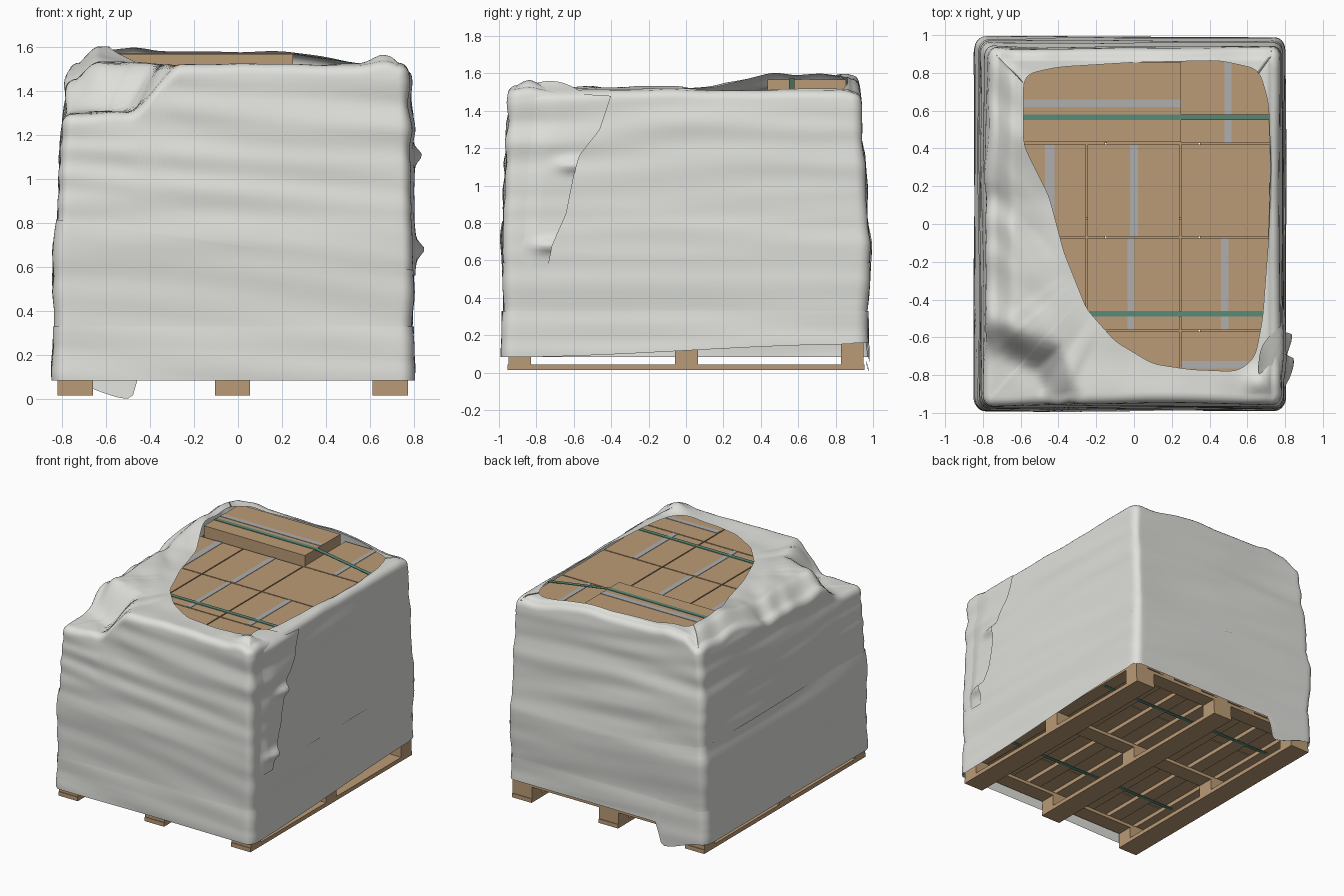
import bpy, bmesh, math
from mathutils import Vector, noise

if "Cube" in bpy.data.objects:
    bpy.data.objects.remove(bpy.data.objects["Cube"])


def material(name, rgb):
    m = bpy.data.materials.new(name)
    m.diffuse_color = (*rgb, 1)
    m.use_nodes = True
    m.node_tree.nodes["Principled BSDF"].inputs["Base Color"].default_value = m.diffuse_color
    return m


CARD = material("cardboard", (0.50, 0.33, 0.18))
WOOD = material("wood", (0.50, 0.33, 0.18))
GREEN = material("green", (0.10, 0.26, 0.19))
TAPE = material("tape", (0.42, 0.43, 0.42))
FILM = material("film", (0.74, 0.75, 0.71))


def add_mesh(name, verts, faces, mat=None, smooth=False):
    me = bpy.data.meshes.new(name)
    me.from_pydata(verts, [], faces)
    ob = bpy.data.objects.new(name, me)
    bpy.context.collection.objects.link(ob)
    if mat:
        me.materials.append(mat)
    bm = bmesh.new()
    bm.from_mesh(me)
    bmesh.ops.recalc_face_normals(bm, faces=bm.faces)
    bm.to_mesh(me)
    bm.free()
    for p in me.polygons:
        p.use_smooth = smooth
    return ob


def cuboids(name, items, mat):
    # each item: x0, x1, y0, y1, z0, z1
    v, f = [], []
    for x0, x1, y0, y1, z0, z1 in items:
        n = len(v)
        v += [(x, y, z) for z in (z0, z1) for x, y in ((x0, y0), (x1, y0), (x1, y1), (x0, y1))]
        f += [[n + i for i in q] for q in ((3, 2, 1, 0), (4, 5, 6, 7), (0, 1, 5, 4),
                                           (1, 2, 6, 5), (2, 3, 7, 6), (3, 0, 4, 7))]
    return add_mesh(name, v, f, mat)


def sm(a, b, t):
    t = max(0, min(1, (t - a) / (b - a)))
    return t * t * (3 - 2 * t)


# Pallet: runners and deck boards along y, cross boards along x
LEGX = [(-0.82, -0.66), (-0.105, 0.055), (0.612, 0.772)]
LEGY = [(-0.95, -0.83), (-0.06, 0.065), (0.83, 0.95)]
cuboids("pallet_runners", [(a, b, -0.955, 0.955, 0.015, 0.045) for a, b in LEGX], WOOD)
cuboids("pallet_blocks", [(a, b, c, d, 0.045, 0.13) for a, b in LEGX for c, d in LEGY], WOOD)
cuboids("pallet_cross_boards", [(-0.82, 0.772, c, d, 0.13, 0.155) for c, d in LEGY], WOOD)
deck = [-0.82 + i * 0.248 for i in range(7)]
cuboids("pallet_deck_boards", [(x, x + 0.104, -0.95, 0.95, 0.155, 0.185) for x in deck], WOOD)

# Stacked cartons: five layers with alternating joints, front left missing on top
TOP, LH, G = 1.49, 0.261, 0.004
for k in range(5):
    z0, items = 0.185 + k * LH, []
    s = 0.1 * (k % 2)
    xs = [-0.63 if k == 4 else -0.745, -0.25 + s, 0.245 + s, 0.735]
    ys = [-0.925, -0.565 + s, -0.07 + s, 0.425 + s, 0.92]
    for i in range(3):
        for j in range(4):
            if k == 4 and ((i == 0 and j == 0) or (i < 2 and j == 3)):
                continue
            items.append((xs[i] + G, xs[i + 1] - G, ys[j] + G, ys[j + 1] - G, z0 + 0.002, z0 + LH))
    cuboids(f"carton_layer_{k + 1}", items, CARD)
cuboids("raised_carton", [(-0.585, 0.25, 0.435, 0.855, 1.235, 1.568)], CARD)

# Grey tape strips on the carton tops
cuboids("carton_tape", [(-0.585, 0.25, 0.62, 0.66, 1.568, 1.571), (0.48, 0.515, 0.43, 0.91, TOP, 1.493),
                        (-0.02, 0.02, -0.065, 0.42, TOP, 1.493), (-0.47, -0.42, -0.065, 0.42, TOP, 1.493),
                        (-0.035, 0.0, -0.56, -0.075, TOP, 1.493), (0.46, 0.5, -0.56, -0.075, TOP, 1.493),
                        (0.25, 0.73, -0.765, -0.725, TOP, 1.493)], TAPE)

# Green straps looped around the load
for name, y, path in (
        ("strap_back", 0.565, [(-0.755, 1.3), (-0.585, 1.572), (0.25, 1.572), (0.74, 1.496)]),
        ("strap_front", -0.475, [(-0.755, 1.24), (-0.63, 1.496), (0.74, 1.496)])):
    path = path + [(0.745, 0.153), (-0.755, 0.153)]
    n = len(path)
    ob = add_mesh(name, [(x, y + s, z) for x, z in path for s in (-0.015, 0.015)],
                  [(2 * i, 2 * i + 1, 2 * ((i + 1) % n) + 1, 2 * ((i + 1) % n)) for i in range(n)], GREEN)
    ob.modifiers.new("thick", "SOLIDIFY").thickness = 0.005

# Wrap outline by height: z, left, right, front, back
PROFILE = [(0, -.83, .79, -.975, .965), (.2, -.835, .79, -.975, .965), (.33, -.825, .785, -.968, .962),
           (.5, -.838, .795, -.975, .978), (.7, -.835, .795, -.982, .985), (.85, -.815, .787, -.975, .97),
           (1.1, -.81, .785, -.965, .957), (1.3, -.79, .783, -.957, .943), (1.6, -.755, .765, -.943, .93)]


def extents(z):
    z = max(0, min(1.6, z))
    for a, b in zip(PROFILE, PROFILE[1:]):
        if z <= b[0]:
            t = (z - a[0]) / (b[0] - a[0])
            return [p + (q - p) * t for p, q in zip(a[1:], b[1:])]


# Unit rounded square ring with outward normals
RING = []
for c in range(4):
    base = math.radians(-90 + 90 * c)
    qx, qy = ((1, -1), (1, 1), (-1, 1), (-1, -1))[c]
    for i in range(8):
        a = base + math.pi / 2 * i / 7
        RING.append((0.94 * qx + 0.06 * math.cos(a), 0.94 * qy + 0.06 * math.sin(a), math.cos(a), math.sin(a)))
    tx, ty = -math.sin(base + math.pi / 2), math.cos(base + math.pi / 2)
    sx, sy, nx, ny = RING[-1]
    RING += [(sx + tx * 1.88 * i / 60, sy + ty * 1.88 * i / 60, nx, ny) for i in range(1, 60)]


def wall(r, z, off=0.0):
    l, rt, f, b = extents(z)
    x, y = l + (rt - l) * (r[0] + 1) / 2, f + (b - f) * (r[1] + 1) / 2
    # horizontal stretch folds, stronger towards the upper left
    amp = 0.007 + 0.017 * sm(0.5, 1.2, z) * (1.2 - 0.8 * sm(-0.9, 0.4, x))
    off += amp * noise.noise(Vector((x * 1.2, y * 1.2, z * 9 + 0.6 * x)))
    return Vector((x + r[2] * off, y + r[3] * off, z))


def bottom(r):
    sx, sy = r[0], r[1]
    z = 0.083 + 0.07 * sm(-1, 1, sy) * sm(-1, 0.6, sx)
    if sy > 0.92:    # torn tip hanging at the back
        z = 0.16 - 0.16 * sm(-0.5, -0.58, sx) + 0.085 * sm(-0.58, -0.98, sx)
    return z


def top_height(x, y):
    # film drapes diagonally over the missing front left carton
    d = 0.5 * min(-0.24 - x, -0.5 - y) + 0.5 * (-1.185 - x - y) * 0.707
    low = sm(0, 0.2, d)
    left = sm(-0.3, -0.55, x)
    h = 1.518 + 0.012 * left + 0.062 * sm(0.1, 0.5, y) * sm(0.65, 0.2, x) - 0.23 * low
    h -= 0.09 * sm(-0.63, -0.76, x) * (1 - low)
    h -= 0.03 * sm(0.86, 0.93, y) + 0.02 * sm(0.70, 0.76, x)
    h += 0.05 * math.exp(-((x - 0.66) ** 2 + (y + 0.84) ** 2) / 0.005)
    folds = noise.noise(Vector(((x + y) * 6, (x - y) * 1.3, 2.0)))
    return h + 0.025 * folds * left + 0.01 * noise.noise(Vector((x * 5, y * 5, 0)))


# Torn opening in the top, as radius per degree about its centre
CX, CY = 0.12, 0.05
HOLE = [(-.585, .79), (-.4, .83), (0, .855), (.45, .865), (.66, .82), (.71, .65), (.725, .3), (.71, -.1),
        (.68, -.5), (.64, -.71), (.55, -.78), (.3, -.77), (.1, -.74), (-.1, -.62), (-.25, -.45),
        (-.37, -.15), (-.45, .15), (-.585, .42)]


def ray(deg):
    d = Vector((math.cos(math.radians(deg)), math.sin(math.radians(deg))))
    for p, q in zip(HOLE, HOLE[1:] + HOLE[:1]):
        p, e = Vector(p) - Vector((CX, CY)), Vector(q) - Vector(p)
        den = d.x * e.y - d.y * e.x
        if abs(den) > 1e-9:
            t, u = (p.x * e.y - p.y * e.x) / den, (p.x * d.y - p.y * d.x) / den
            if t > 0 and -1e-6 <= u <= 1 + 1e-6:
                return t


RAD = [ray(d + 0.01) for d in range(360)]
for _ in range(6):
    RAD = [(RAD[i - 1] + RAD[i] + RAD[(i + 1) % 360]) / 3 for i in range(360)]


def hole_point(x, y):
    a = math.atan2(y - CY, x - CX)
    d = math.degrees(a) % 360
    i, t = int(d) % 360, d % 1
    r = RAD[i] * (1 - t) + RAD[(i + 1) % 360] * t
    return Vector((CX + r * math.cos(a), CY + r * math.sin(a), 0))


def loft(name, columns):
    m, n = len(columns[0]), len(columns)
    return add_mesh(name, [p for c in columns for p in c],
                    [(i * m + j, (i + 1) % n * m + j, (i + 1) % n * m + j + 1, i * m + j + 1)
                     for i in range(n) for j in range(m - 1)], FILM, True)


# Main stretch wrap: wall, rounded top edge, top skin to the opening
cols = []
R = 0.05
for r in RING:
    edge = wall(r, 1.4) - Vector((r[2], r[3], 0)) * R
    ht, zb = top_height(edge.x, edge.y), bottom(r)
    col = [wall(r, zb + (ht - R - zb) * j / 60) for j in range(61)]
    last = col[-1]
    for k in range(1, 6):
        a = math.pi / 2 * k / 5
        s = R * (1 - math.cos(a))
        col.append(Vector((last.x - r[2] * s, last.y - r[3] * s, ht - R + R * math.sin(a))))
    e = col[-1]
    h = hole_point(e.x, e.y)
    for k in range(1, 19):
        p = e.lerp(h, k / 18)
        p.z = top_height(p.x, p.y) + (ht - top_height(e.x, e.y)) * (1 - k / 18)
        col.append(p)
    cols.append(col)
loft("stretch_wrap", cols)

# Overlapping lower turns of wrap
for name, off, upper in (("wrap_turn_low", 0.012, lambda r: 0.33),
                         ("wrap_turn_middle", 0.006, lambda r: 0.70 - 0.115 * r[0])):
    loft(name, [[wall(r, bottom(r) + (upper(r) - bottom(r)) * j / 20, off) for j in range(21)] for r in RING])

# Loose wrap end on the right side with a ragged edge
EDGE = [(0.5, -0.75), (0.68, -0.715), (0.85, -0.64), (1.05, -0.6), (1.16, -0.57), (1.3, -0.46), (1.6, -0.36)]
verts, U, V = [], 24, 50
for i in range(U + 1):
    for j in range(V + 1):
        u, v = i / U, j / V
        z = 0.56 + v * (0.95 + 0.06 * math.sin(math.pi * min(1, u * 1.4)) - 0.03 * u)
        for (z0, y0), (z1, y1) in zip(EDGE, EDGE[1:]):
            if z0 <= z <= z1:
                ye = y0 + (y1 - y0) * (z - z0) / (z1 - z0)
        y = -0.9 + u * (ye + 0.9)
        x = wall((1, y / 0.97, 1, 0), z, -0.006 + 0.02 * sm(0, 0.5, u)).x
        for by, bz in ((-0.6, 1.11), (-0.73, 0.68)):
            x += 0.04 * math.exp(-((y - by) / 0.09) ** 2 - ((z - bz) / 0.035) ** 2)
        x -= 0.12 * sm(1.47, 1.57, z)
        verts.append((x, y, z))
add_mesh("loose_wrap_end", verts, [(i * (V + 1) + j, (i + 1) * (V + 1) + j, (i + 1) * (V + 1) + j + 1,
                                    i * (V + 1) + j + 1) for i in range(U) for j in range(V)], FILM, True)
